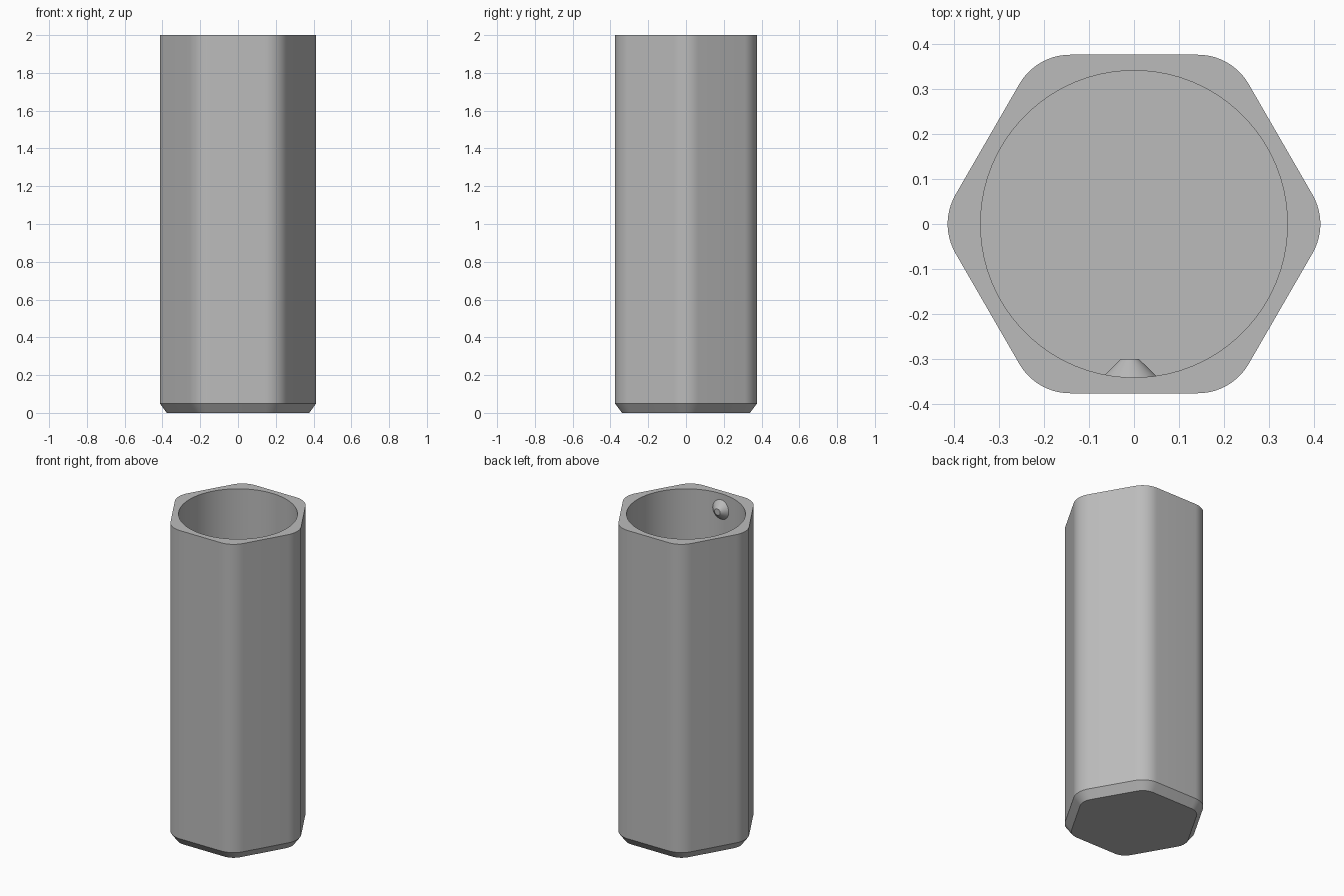
import bpy, bmesh, math

if "Cube" in bpy.data.objects:
    bpy.data.objects.remove(bpy.data.objects["Cube"])

grey = bpy.data.materials.new("plain grey")
grey.diffuse_color = (0.5, 0.5, 0.5, 1)
grey.use_nodes = True
grey.node_tree.nodes["Principled BSDF"].inputs["Base Color"].default_value = grey.diffuse_color

STEPS = 12            # points per rounded corner
COUNT = 6 * STEPS     # points per ring


def hexagon(apothem, radius):
    """Rounded hexagon with corners on the x axis."""
    d = (apothem - radius) / math.cos(math.pi / 6)
    pts = []
    for k in range(6):
        mid = k * math.pi / 3
        for i in range(STEPS):
            a = mid + math.pi / 3 * (i / (STEPS - 1) - 0.5)
            pts.append((d * math.cos(mid) + radius * math.cos(a),
                        d * math.sin(mid) + radius * math.sin(a)))
    return pts


def circle(radius):
    """Circle with points lined up with the hexagon rings."""
    angles = [math.tau * (i + 0.5) / COUNT - math.pi / 6 for i in range(COUNT)]
    return [(radius * math.cos(a), radius * math.sin(a)) for a in angles]


def loft(name, rings):
    """Skin a stack of rings and cap both ends."""
    bm = bmesh.new()
    loops = [[bm.verts.new((x, y, z)) for x, y in pts] for pts, z in rings]
    for a, b in zip(loops, loops[1:]):
        n = len(a)
        for i in range(n):
            j = (i + 1) % n
            bm.faces.new((a[i], a[j], b[j], b[i]))
    bm.faces.new(loops[0][::-1])
    bm.faces.new(loops[-1])
    mesh = bpy.data.meshes.new(name)
    bm.to_mesh(mesh)
    bm.free()
    mesh.materials.append(grey)
    obj = bpy.data.objects.new(name, mesh)
    bpy.context.collection.objects.link(obj)
    bpy.ops.object.select_all(action='DESELECT')
    obj.select_set(True)
    bpy.context.view_layer.objects.active = obj
    bpy.ops.object.shade_smooth_by_angle(angle=math.radians(30))
    return obj


# Hollow hexagonal sleeve: chamfered foot, flat rim, round bore, closed floor
loft("hex_sleeve", [
    (hexagon(0.339, 0.093), 0.0),
    (hexagon(0.376, 0.13), 0.05),
    (hexagon(0.376, 0.13), 2.0),
    (circle(0.341), 2.0),
    (circle(0.341), 0.05),
])

# Small cone-shaped nub inside the bore, near the rim on the front wall
nub = loft("inner_nub", [
    (circle(0.064), 0.0),
    (circle(0.02), 0.043),
])
nub.location = (-0.009, -0.343, 1.9)
nub.rotation_euler = (-math.pi / 2, 0, 0)
